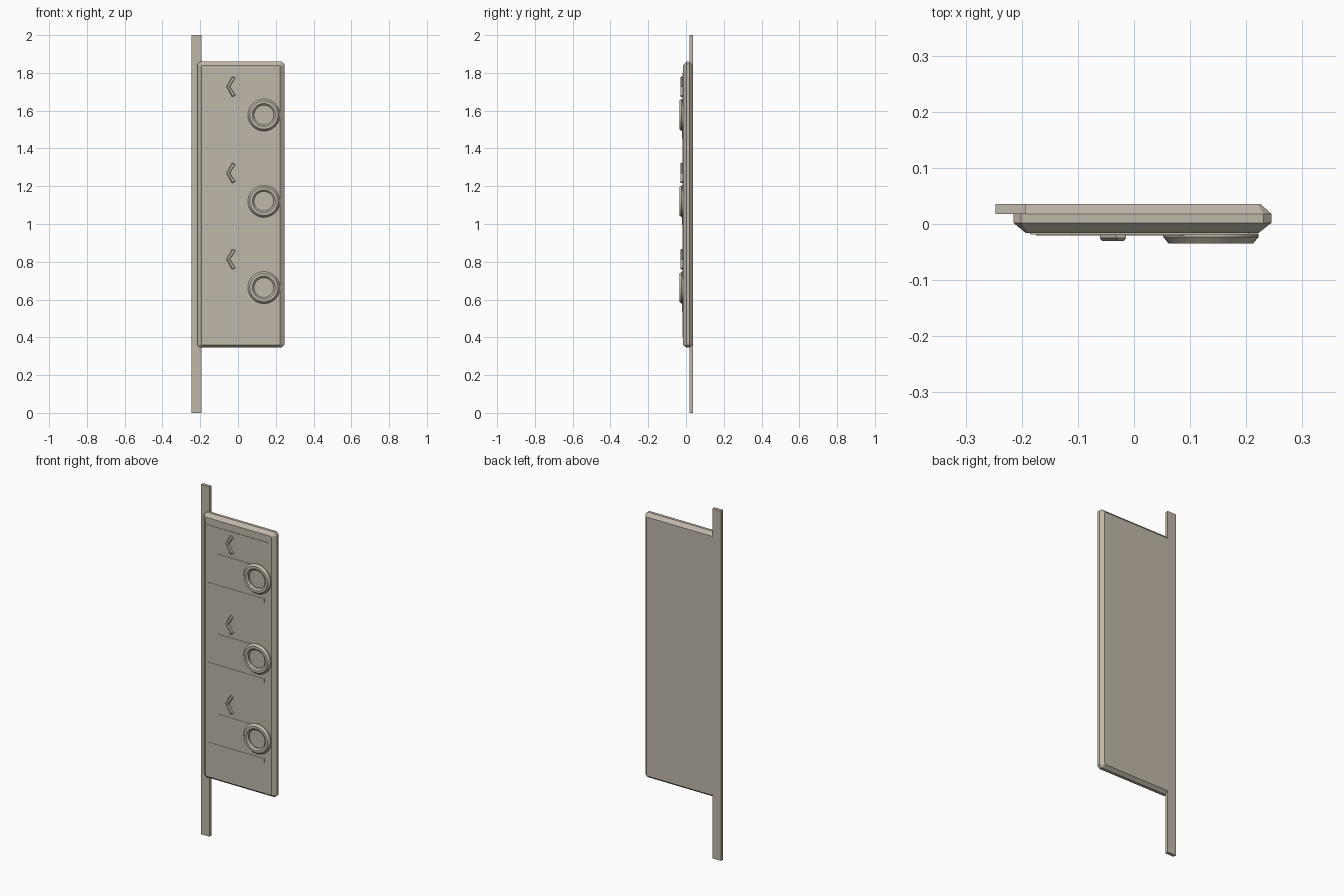
import bpy
import math

cube = bpy.data.objects.get("Cube")
if cube:
    bpy.data.objects.remove(cube, do_unlink=True)

stone = bpy.data.materials.new("warm_grey")
stone.use_nodes = True
COLOR = (0.53, 0.48, 0.40, 1)
stone.diffuse_color = COLOR
stone.node_tree.nodes["Principled BSDF"].inputs["Base Color"].default_value = COLOR


def loft(name, loops, close=False):
    """Skin equal-length loops; cap both ends, or join last to first."""
    n, m = len(loops[0]), len(loops)
    faces = []
    for i in range(m if close else m - 1):
        j = (i + 1) % m
        for k in range(n):
            l = (k + 1) % n
            faces.append((i * n + k, i * n + l, j * n + l, j * n + k))
    if not close:
        faces += [tuple(reversed(range(n))), tuple(range((m - 1) * n, m * n))]
    mesh = bpy.data.meshes.new(name)
    mesh.from_pydata([p for loop in loops for p in loop], [], faces)
    mesh.materials.append(stone)
    ob = bpy.data.objects.new(name, mesh)
    bpy.context.collection.objects.link(ob)
    return ob


def slab(y, x0, x1, z0, z1, c=0.0):
    """Rectangle in the xz plane with clipped corners."""
    if c == 0:
        return [(x0, y, z0), (x1, y, z0), (x1, y, z1), (x0, y, z1)]
    return [(x0 + c, y, z0), (x1 - c, y, z0), (x1, y, z0 + c), (x1, y, z1 - c),
            (x1 - c, y, z1), (x0 + c, y, z1), (x0, y, z1 - c), (x0, y, z0 + c)]


def box(name, x0, x1, y0, y1, z0, z1):
    return loft(name, [slab(y0, x0, x1, z0, z1), slab(y1, x0, x1, z0, z1)])


# Long mounting strip behind the hinge edge
box("mounting_strip", -0.247, -0.193, 0.018, 0.036, 0, 2)

# Panel body, chamfered front and back
loft("panel", [
    slab(-0.016, -0.193, 0.222, 0.36, 1.84, 0.004),
    slab(0.002, -0.215, 0.245, 0.345, 1.86, 0.014),
    slab(0.018, -0.215, 0.245, 0.345, 1.86, 0.014),
    slab(0.036, -0.193, 0.225, 0.36, 1.84, 0.004)])

# Thin raised face plate
box("face_plate", -0.185, 0.205, -0.0185, -0.015, 0.40, 1.80)


def ring(name, x, z):
    # Radius and depth around the ring section
    section = [(0.085, -0.017), (0.085, -0.023), (0.075, -0.035),
               (0.061, -0.035), (0.052, -0.027), (0.052, -0.017)]
    n = 40
    loops = []
    for r, y in section:
        loops.append([(x + r * math.cos(2 * math.pi * k / n), y,
                       z + r * math.sin(2 * math.pi * k / n)) for k in range(n)])
    ob = loft(name, loops, close=True)
    for p in ob.data.polygons:
        p.use_smooth = True
    bpy.ops.object.select_all(action="DESELECT")
    ob.select_set(True)
    bpy.context.view_layer.objects.active = ob
    bpy.ops.object.shade_smooth_by_angle(angle=math.radians(25))


def chevron(name, x, z):
    def outline(y, s):
        # s pulls the outline in towards the centre line
        h, w = 0.054 - s, 0.009 - s
        mid, tip = x - 0.055, x - 0.026
        return [(mid - w, y, z), (tip - w, y, z - h), (tip + w, y, z - h + 0.008),
                (mid + w, y, z), (tip + w, y, z + h - 0.008), (tip - w, y, z + h)]
    loft(name, [outline(-0.016, 0), outline(-0.025, 0), outline(-0.030, 0.004)])


# Three repeated units: ring, arrow and engraved-looking trim lines
for i in range(3):
    z = 1.577 - i * 0.457
    ring(f"ring_{i + 1}", 0.137, z)
    chevron(f"chevron_{i + 1}", 0.003, z + 0.15)
    box(f"upper_line_{i + 1}", -0.112, 0.10, -0.0205, -0.018, z + 0.070, z + 0.074)
    box(f"lower_line_{i + 1}", -0.175, 0.18, -0.0205, -0.018, z - 0.107, z - 0.103)
    box(f"upright_line_{i + 1}", 0.118, 0.122, -0.0205, -0.018, z - 0.103, z + 0.040)
    box(f"end_tick_{i + 1}", 0.176, 0.18, -0.0205, -0.018, z - 0.125, z - 0.107)

# Correct normals on every part
for ob in bpy.context.collection.objects:
    if ob.type == "MESH" and ob.data.materials and ob.data.materials[0] == stone:
        bpy.ops.object.select_all(action="DESELECT")
        ob.select_set(True)
        bpy.context.view_layer.objects.active = ob
        bpy.ops.object.mode_set(mode="EDIT")
        bpy.ops.mesh.select_all(action="SELECT")
        bpy.ops.mesh.normals_make_consistent(inside=False)
        bpy.ops.object.mode_set(mode="OBJECT")
